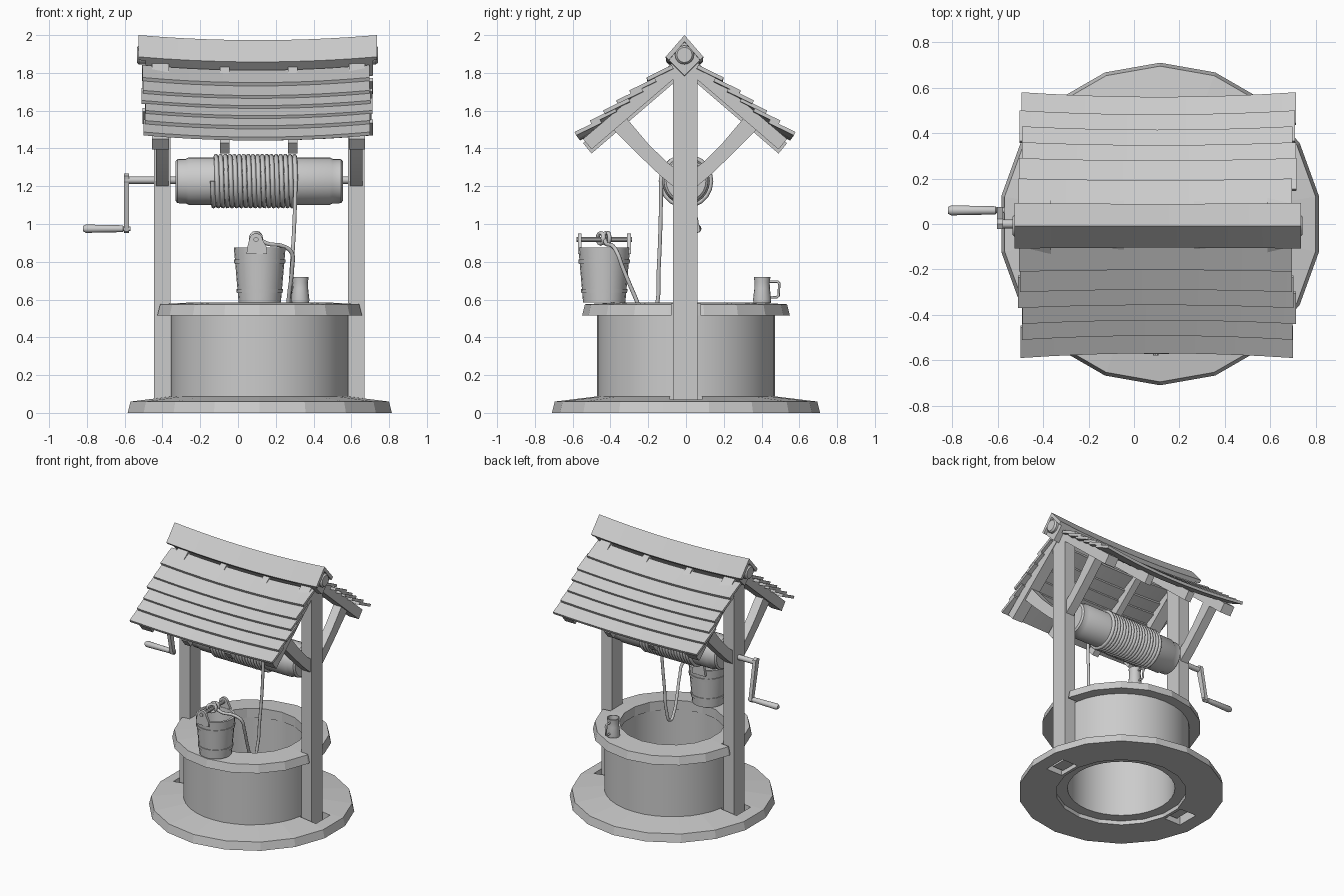
import bpy, bmesh, math, random
from mathutils import Vector

if "Cube" in bpy.data.objects:
    bpy.data.objects.remove(bpy.data.objects["Cube"])
random.seed(4)
C = 0.115                      # well centre in x


def finish(name, bm, smooth=True):
    bmesh.ops.remove_doubles(bm, verts=bm.verts, dist=1e-5)
    bmesh.ops.recalc_face_normals(bm, faces=bm.faces)
    me = bpy.data.meshes.new(name)
    bm.to_mesh(me)
    bm.free()
    ob = bpy.data.objects.new(name, me)
    bpy.context.collection.objects.link(ob)
    bpy.ops.object.select_all(action='DESELECT')
    ob.select_set(True)
    bpy.context.view_layer.objects.active = ob
    if smooth:
        bpy.ops.object.shade_smooth_by_angle(angle=math.radians(35))
    return ob


def lathe(name, prof, n, loc=(0, 0, 0), axis='z', smooth=True):
    """Revolve (radius, height) points; profiles off the axis become closed rings."""
    bm = bmesh.new()
    rings = []
    for k in range(n):
        a = math.pi / 2 + k * math.tau / n
        ring = []
        for r, h in prof:
            p = (r * math.cos(a), r * math.sin(a), h)
            if axis == 'x':
                p = (h, p[0], p[1])
            if axis == 'y':
                p = (p[0], h, p[1])
            ring.append(bm.verts.new(Vector(p) + Vector(loc)))
        rings.append(ring)
    m = len(prof)
    for k in range(n):
        a, b = rings[k], rings[(k + 1) % n]
        for i in range(m if prof[0][0] > 0 else m - 1):
            j = (i + 1) % m
            bm.faces.new((a[i], b[i], b[j], a[j]))
    return finish(name, bm, smooth)


def prism(name, sec, a0, a1, segs=1, sag=0.0, axis='x'):
    """Extrude a (y,z) section along x (or (x,z) along y), optionally sagging in the middle."""
    bm = bmesh.new()
    rings = []
    for k in range(segs + 1):
        u = 2 * k / segs - 1
        d = (1 - u * u) if sag else 0
        a = a0 + (a1 - a0) * k / segs
        ring = []
        for s, z in sec:
            s, z = s * (1 - 0.035 * d), z - sag * d
            ring.append(bm.verts.new((a, s, z) if axis == 'x' else (s, a, z)))
        rings.append(ring)
    n = len(sec)
    for a, b in zip(rings, rings[1:]):
        for i in range(n):
            bm.faces.new((a[i], a[(i + 1) % n], b[(i + 1) % n], b[i]))
    bm.faces.new(rings[0])
    bm.faces.new(rings[-1])
    return finish(name, bm)


def box(name, x0, x1, y0, y1, z0, z1):
    return prism(name, [(y0, z0), (y1, z0), (y1, z1), (y0, z1)], x0, x1)


def tube(name, pts, r, spline='POLY', res=2, cyclic=False):
    cu = bpy.data.curves.new(name, 'CURVE')
    cu.dimensions = '3D'
    cu.bevel_depth, cu.bevel_resolution, cu.use_fill_caps = r, res, True
    cu.resolution_u = 6
    sp = cu.splines.new(spline)
    if spline == 'BEZIER':
        sp.bezier_points.add(len(pts) - 1)
        for bp, p in zip(sp.bezier_points, pts):
            bp.co = p
            bp.handle_left_type = bp.handle_right_type = 'AUTO'
    else:
        sp.points.add(len(pts) - 1)
        for q, p in zip(sp.points, pts):
            q.co = (*p, 1)
    sp.use_cyclic_u = cyclic
    ob = bpy.data.objects.new(name, cu)
    bpy.context.collection.objects.link(ob)
    bpy.ops.object.select_all(action='DESELECT')
    ob.select_set(True)
    bpy.context.view_layer.objects.active = ob
    bpy.ops.object.convert(target='MESH')
    bpy.ops.object.shade_smooth_by_angle(angle=math.radians(50))


def notch(ob, inner, outer, half, z0, z1):
    """Cut a post slot on both sides of the well."""
    for s in (-1, 1):
        xs = sorted((C + s * inner, C + s * outer))
        cut = box("cutter", *xs, -half, half, z0, z1)
        cut.hide_render = True
        mod = ob.modifiers.new("slot", 'BOOLEAN')
        mod.operation, mod.solver, mod.object = 'DIFFERENCE', 'EXACT', cut
        bpy.context.view_layer.objects.active = ob
        bpy.ops.object.modifier_apply(modifier=mod.name)
        bpy.data.objects.remove(cut)


# stone base, wall and rim
base = lathe("base", [(0.45, 0), (0.71, 0), (0.695, 0.06), (0.45, 0.09)], 18, (C, 0, 0), smooth=False)
notch(base, 0.465, 0.60, 0.085, -0.1, 0.2)
lathe("well_wall", [(0.37, 0.03), (0.47, 0.03), (0.47, 0.53), (0.37, 0.53)], 36, (C, 0, 0))
rim = lathe("rim", [(0.365, 0.515), (0.55, 0.515), (0.535, 0.575), (0.365, 0.585)], 18, (C, 0, 0), smooth=False)
notch(rim, 0.468, 0.7, 0.077, 0.4, 0.7)

# posts and curved braces
for s, side in ((-1, "left"), (1, "right")):
    x = C - 0.0025 + s * 0.513
    box(side + "_post", x - 0.044, x + 0.044, -0.07, 0.06, 0.03, 1.83)
    for t, end in ((-1, "front"), (1, "back")):
        sec = [(0.04, 1.18), (0.13, 1.255), (0.25, 1.37), (0.39, 1.51),
               (0.36, 1.55), (0.31, 1.56), (0.2, 1.43), (0.1, 1.33), (0.04, 1.285)]
        prism(f"{side}_{end}_brace", [(t * y - 0.005, z) for y, z in sec], x - 0.033, x + 0.033)

# roof: rafters, ridge, overlapping sagging planks
for t, end in ((-1, "front"), (1, "back")):
    for i, (x, w, dz) in enumerate(((-0.41, 0.045, 0), (-0.07, 0.025, 0.022), (0.29, 0.025, 0.022), (0.63, 0.043, 0))):
        sec = [(0.0, 1.91), (0.54, 1.45), (0.495, 1.395), (0.0, 1.82)]
        prism(f"{end}_rafter_{i}", [(t * y - 0.005, z - dz) for y, z in sec], x - w, x + w)
    for i, y in enumerate((0.205, 0.295, 0.365, 0.435, 0.505, 0.585)):
        z = 1.487 + (0.585 - y) * 0.76
        a = math.radians(26)
        L, th = 0.15, 0.02
        c, s = math.cos(a), math.sin(a)
        sec = [(y, z), (y - L * c, z + L * s), (y - L * c - th * s, z + L * s - th * c), (y - th * s, z - th * c)]
        prism(f"{end}_plank_{i}", [(t * p - 0.005, q) for p, q in sec],
              -0.50 + random.uniform(-0.012, 0.012), 0.705 + random.uniform(-0.012, 0.012), 10, 0.027)
R = -0.008
prism("ridge_cap", [(R - 0.1, 1.885), (R, 2.0), (R + 0.1, 1.885), (R + 0.083, 1.868),
                    (R, 1.965), (R - 0.083, 1.868)], -0.527, 0.735, 10, 0.027)
prism("ridge_beam", [(R - 0.095, 1.88), (R, 1.968), (R + 0.095, 1.88), (R, 1.785)], -0.49, 0.715, 10, 0.02)
lathe("ridge_pole", [(0, -0.535), (0.04, -0.535), (0.05, -0.525), (0.05, 0.73), (0.04, 0.742), (0, 0.742)],
      16, (0, R, 1.895), 'x')

# winding drum, axle, crank
Z = 1.227
lathe("drum", [(0, -0.33), (0.105, -0.33), (0.117, -0.32), (0.118, -0.275), (0.126, -0.26), (0.126, 0.485),
               (0.118, 0.5), (0.117, 0.545), (0.105, 0.555), (0, 0.555)], 24, (0, 0, Z), 'x')
lathe("axle", [(0, -0.6), (0.019, -0.6), (0.019, 0.6), (0, 0.6)], 12, (0, 0, Z + 0.005), 'x')
prism("crank_arm", [(-0.022, 1.255), (0, 1.267), (0.022, 1.255), (0.075, 0.965), (0.06, 0.952), (0.045, 0.96)],
      -0.603, -0.577)
lathe("crank_handle", [(0, -0.82), (0.014, -0.82), (0.022, -0.805), (0.018, -0.61), (0.012, -0.605),
                       (0.012, -0.57), (0, -0.57)], 12, (0, 0.06, 0.975), 'x')

# rope: coil on drum, then slack loop into the well and up to the bucket
turns, n = 18, 20
coil = []
for k in range(turns * n + 1):
    a = math.pi + k * math.tau / n
    coil.append((-0.135 + 0.44 * k / (turns * n), 0.132 * math.cos(a), Z + 0.132 * math.sin(a)))
tube("rope_coil", coil, 0.0125)
tube("rope_hanging", [(0.305, -0.132, Z), (0.298, -0.135, 1.0), (0.283, -0.145, 0.75), (0.272, -0.155, 0.57),
                      (0.265, -0.19, 0.49), (0.264, -0.235, 0.54), (0.27, -0.272, 0.62), (0.287, -0.335, 0.77),
                      (0.283, -0.365, 0.85), (0.23, -0.39, 0.885), (0.16, -0.42, 0.895), (0.11, -0.43, 0.92)],
     0.011, 'BEZIER')

# bucket with bands, ears, bar and rope knot
B = (C, -0.433, 0)
lathe("bucket", [(0, 0.585), (0.112, 0.585), (0.137, 0.875), (0.12, 0.875), (0.098, 0.61), (0, 0.61)], 20, B)
for i, z in enumerate((0.635, 0.79)):
    r = 0.112 + (z - 0.585) * 0.086
    lathe(f"bucket_band_{i}", [(r - 0.006, z), (r + 0.005, z), (r + 0.007, z + 0.022), (r - 0.006, z + 0.022)], 20, B)
E = 0.095
for i, y in enumerate((-0.572, -0.312)):
    ear = [(E - 0.05, 0.84), (E + 0.06, 0.84), (E + 0.055, 0.88)]
    ear += [(E + 0.036 * math.cos(a * math.pi / 6), 0.915 + 0.036 * math.sin(a * math.pi / 6)) for a in range(7)]
    ear += [(E - 0.045, 0.88)]
    prism(f"bucket_ear_{i}", ear, y, y + 0.02, axis='y')
lathe("bucket_bar", [(0, -0.58), (0.013, -0.58), (0.013, -0.285), (0, -0.285)], 10, (E, 0, 0.918), 'y')
for i, (dy, tilt) in enumerate(((-0.018, 0.6), (0.008, -0.6), (0.02, 0.3))):
    tube(f"rope_knot_{i}", [(E + 0.027 * math.cos(a * math.tau / 12),
                             -0.433 + dy + 0.027 * tilt * math.cos(a * math.tau / 12),
                             0.924 + 0.029 * math.sin(a * math.tau / 12)) for a in range(12)], 0.011, cyclic=True)

# mug on the rim
M = (0.33, 0.403, 0)
lathe("mug", [(0, 0.583), (0.046, 0.583), (0.048, 0.6), (0.041, 0.66), (0.04, 0.69), (0.044, 0.72),
              (0.037, 0.72), (0.034, 0.69), (0.036, 0.605), (0, 0.605)], 16, M)
tube("mug_handle", [(0.33, 0.44, 0.695), (0.33, 0.485, 0.695), (0.33, 0.494, 0.685), (0.33, 0.49, 0.62),
                    (0.33, 0.48, 0.612), (0.33, 0.445, 0.612)], 0.007)
